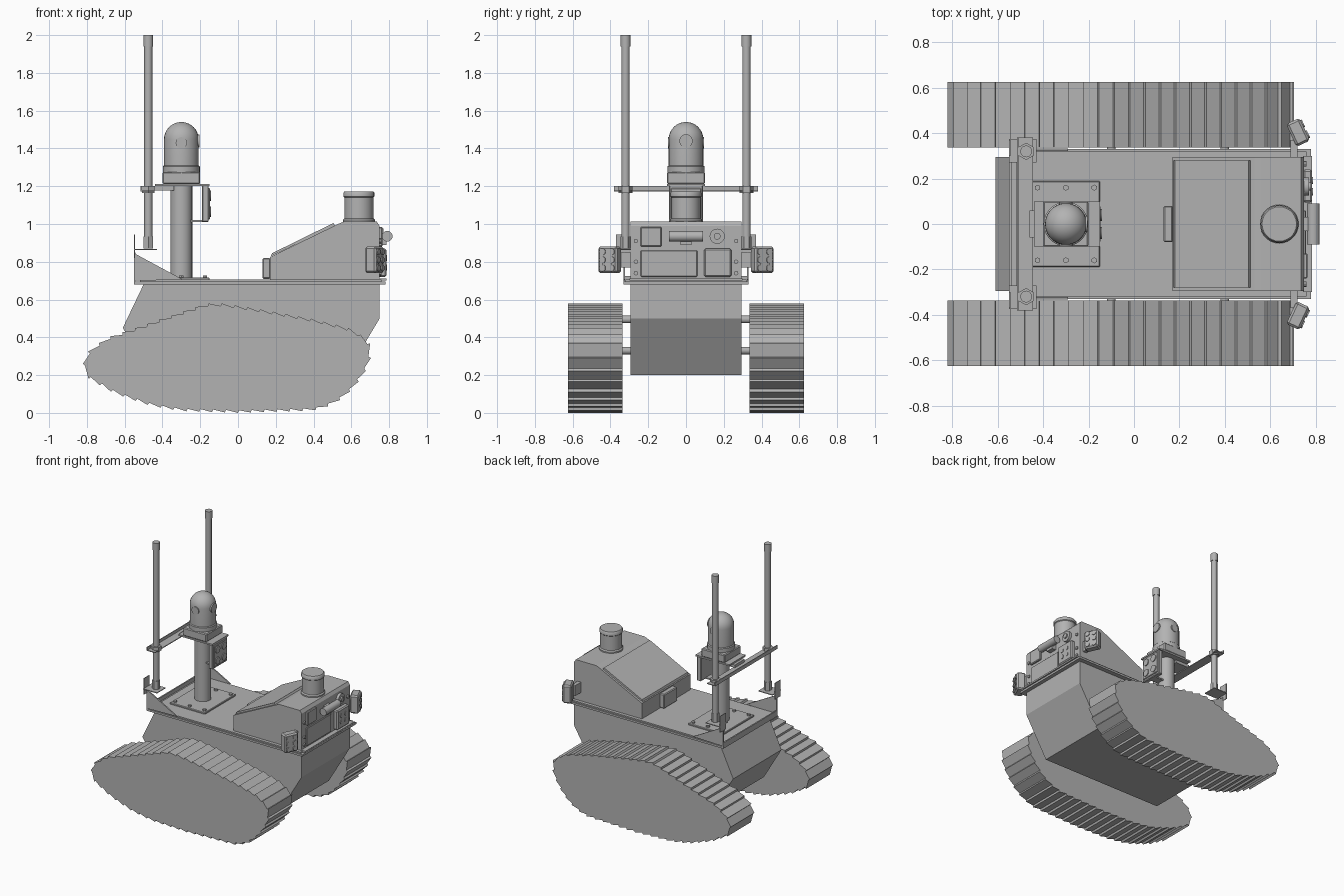
import bpy, bmesh, math
from mathutils import Vector, Matrix

if "Cube" in bpy.data.objects:
    bpy.data.objects.remove(bpy.data.objects["Cube"])

grey = bpy.data.materials.new("plain_grey")
grey.use_nodes = True
grey.diffuse_color = (0.45, 0.45, 0.45, 1)
grey.node_tree.nodes["Principled BSDF"].inputs["Base Color"].default_value = grey.diffuse_color


def finish(name, bm, smooth=False):
    bmesh.ops.recalc_face_normals(bm, faces=bm.faces)
    mesh = bpy.data.meshes.new(name)
    bm.to_mesh(mesh)
    bm.free()
    mesh.materials.append(grey)
    ob = bpy.data.objects.new(name, mesh)
    bpy.context.collection.objects.link(ob)
    if smooth:
        bpy.ops.object.select_all(action="DESELECT")
        ob.select_set(True)
        bpy.context.view_layer.objects.active = ob
        bpy.ops.object.shade_smooth_by_angle(angle=math.radians(40))
    return ob


def box(name, lo, hi, bevel=0.0):
    bm = bmesh.new()
    lo, hi = Vector(lo), Vector(hi)
    bmesh.ops.create_cube(bm, size=1, matrix=Matrix.Translation((lo + hi) / 2) @ Matrix.Diagonal((*(hi - lo), 1)))
    if bevel:
        bmesh.ops.bevel(bm, geom=bm.edges[:], offset=bevel, segments=1, affect="EDGES")
    return finish(name, bm)


def rod(name, a, b, r, sides=20):
    a, b = Vector(a), Vector(b)
    bm = bmesh.new()
    spin = (b - a).to_track_quat("Z", "Y").to_matrix().to_4x4()
    bmesh.ops.create_cone(bm, cap_ends=True, segments=sides, radius1=r, radius2=r,
                          depth=(b - a).length, matrix=Matrix.Translation((a + b) / 2) @ spin)
    return finish(name, bm, sides > 8)


def slab(name, profile, y0, y1):
    """Extrude a side profile (x, z) from y0 to y1."""
    bm = bmesh.new()
    face = bm.faces.new([bm.verts.new((x, y0, z)) for x, z in profile])
    new = bmesh.ops.extrude_face_region(bm, geom=[face])["geom"]
    bmesh.ops.translate(bm, vec=(0, y1 - y0, 0), verts=[v for v in new if isinstance(v, bmesh.types.BMVert)])
    return finish(name, bm)


def lathe(name, profile, x, y, sides=28):
    bm = bmesh.new()
    vs = [bm.verts.new((x + r, y, z)) for r, z in profile]
    es = [bm.edges.new(p) for p in zip(vs, vs[1:])]
    bmesh.ops.spin(bm, geom=vs + es, cent=(x, y, 0), axis=(0, 0, 1), angle=math.tau, steps=sides)
    bmesh.ops.remove_doubles(bm, verts=bm.verts, dist=0.0005)
    return finish(name, bm, True)


def tread(outline, count, height):
    """Resample a clockwise outline and step each pad outwards."""
    pts = [Vector(p) for p in outline]
    segs = list(zip(pts, pts[1:] + pts[:1]))
    total = sum((b - a).length for a, b in segs)
    out = []
    for i in range(count):
        d = total * i / count
        for a, b in segs:
            n = (b - a).length
            if d <= n:
                break
            d -= n
        t = (b - a) / n
        p = a + t * d
        out += [p, p + Vector((-t.y, t.x)) * height + t * 0.006]
    return out


# Hull and deck
slab("hull", [(-0.5, 0.68), (0.75, 0.68), (0.75, 0.5), (0.57, 0.2), (-0.46, 0.2), (-0.61, 0.45)], -0.295, 0.295)
box("deck", (-0.55, -0.33, 0.68), (0.78, 0.33, 0.695))
box("deck_plate", (-0.52, -0.32, 0.695), (0.76, 0.32, 0.705))

# Sloped equipment housing
slab("housing", [(0.17, 0.7), (0.17, 0.825), (0.53, 1.0), (0.56, 1.012), (0.735, 1.012), (0.75, 0.99), (0.75, 0.7)],
     -0.295, 0.295)
slab("housing_lid", [(0.175, 0.83), (0.18, 0.845), (0.505, 1.005), (0.515, 0.99)], -0.28, 0.28)
box("rear_socket", (0.13, -0.08, 0.71), (0.172, 0.08, 0.82), 0.006)
lathe("scanner", [(0, 1.01), (0.085, 1.01), (0.085, 1.022), (0.077, 1.03), (0.077, 1.14),
                  (0.082, 1.145), (0.082, 1.165), (0.076, 1.173), (0, 1.173)], 0.64, 0)

# Front panel fittings
box("front_lip", (0.745, -0.3, 0.7), (0.785, 0.3, 0.712))
box("front_hatch", (0.745, -0.24, 0.72), (0.757, 0.06, 0.86), 0.004)
box("front_socket", (0.745, -0.24, 0.88), (0.765, -0.13, 0.985), 0.005)
box("front_vent", (0.745, 0.095, 0.72), (0.785, 0.24, 0.87), 0.008)
for i in (-1, 1):
    for j in (-1, 1):
        y, z = 0.167 + i * 0.025, 0.795 + j * 0.025
        rod("vent_knob", (0.78, y, z), (0.789, y, z), 0.016, 12)
rod("front_dial", (0.745, 0.165, 0.935), (0.77, 0.165, 0.935), 0.04)
rod("dial_cap", (0.76, 0.165, 0.935), (0.78, 0.165, 0.935), 0.018)
rod("front_camera", (0.79, -0.09, 0.935), (0.79, 0.09, 0.935), 0.028)
box("camera_mount", (0.745, -0.03, 0.89), (0.785, 0.03, 0.95))
for y in (-0.265, 0.265):
    for z in (0.74, 0.8, 0.91):
        rod("panel_bolt", (0.745, y, z), (0.76, y, z), 0.012, 8)

# Mast with square foot and domed camera
mx = -0.3
box("mast_foot", (mx - 0.15, -0.19, 0.7), (mx + 0.15, 0.19, 0.717), 0.004)
for x in (-0.125, 0, 0.125):
    for y in (-0.16, 0.16):
        rod("foot_bolt", (mx + x, y, 0.71), (mx + x, y, 0.728), 0.013, 6)
rod("mast", (mx, 0, 0.7), (mx, 0, 1.21), 0.058, 24)
box("mast_shelf", (-0.44, -0.1, 1.2), (-0.15, 0.1, 1.212))
box("dome_base", (-0.4, -0.1, 1.212), (-0.2, 0.1, 1.275), 0.006)
dome = [(0, 1.27), (0.098, 1.27), (0.098, 1.305), (0.092, 1.31), (0.092, 1.448)]
dome += [(0.092 * math.cos(a * math.pi / 16), 1.448 + 0.092 * math.sin(a * math.pi / 16)) for a in range(1, 9)]
lathe("camera_dome", dome, mx, 0)
for s in (-1, 1):
    rod("dome_hinge", (mx, s * 0.085, 1.43), (mx, s * 0.096, 1.43), 0.03)
rod("dome_lens", (mx + 0.08, 0, 1.44), (mx + 0.096, 0, 1.44), 0.035)

# Equipment box hung from the shelf
box("mast_box", (-0.19, -0.09, 1.01), (-0.155, 0.09, 1.205), 0.005)
box("mast_box_cover", (-0.16, -0.08, 1.025), (-0.148, 0.08, 1.19), 0.004)
for y in (-0.04, 0.04):
    for z in (1.065, 1.15):
        rod("box_port", (-0.15, y, z), (-0.142, y, z), 0.027, 14)
box("box_bracket", (-0.26, -0.03, 1.01), (-0.18, 0.03, 1.02))

# Antenna crossbar and rear sill
box("crossbar", (-0.515, -0.38, 1.172), (-0.445, 0.38, 1.178))
box("crossbar_web", (-0.515, -0.38, 1.172), (-0.509, 0.38, 1.2))
box("crossbar_link", (-0.46, -0.06, 1.178), (-0.34, 0.06, 1.2))
box("rear_sill", (-0.55, -0.33, 0.695), (-0.54, 0.33, 0.725))

track = [(-0.81, 0.25), (-0.78, 0.325), (-0.68, 0.39), (-0.5, 0.45), (-0.3, 0.52), (-0.17, 0.565), (-0.08, 0.566),
         (0.1, 0.538), (0.4, 0.483), (0.61, 0.43), (0.69, 0.36), (0.69, 0.27), (0.61, 0.145), (0.51, 0.06),
         (0.4, 0.025), (0, 0.014), (-0.3, 0.023), (-0.46, 0.05), (-0.65, 0.115), (-0.78, 0.19)]

for s, side in ((1, "left"), (-1, "right")):
    # Tracks and axles
    slab(side + "_track", tread(track, 50, 0.014), s * 0.337, s * 0.625)
    for x, z in ((-0.1, 0.495), (0.4, 0.33), (-0.45, 0.33)):
        rod(side + "_axle", (x, s * 0.28, z), (x, s * 0.35, z), 0.02, 14)

    # Antenna with foot, shelf and corner gusset
    ax, ay = -0.475, s * 0.32
    rod(side + "_antenna", (ax, ay, 0.87), (ax, ay, 1.96), 0.022, 14)
    rod(side + "_antenna_tip", (ax, ay, 1.94), (ax, ay, 2.0), 0.026, 14)
    rod(side + "_antenna_foot", (ax, ay, 0.87), (ax, ay, 0.935), 0.028, 6)
    rod(side + "_antenna_clamp", (ax, ay, 1.165), (ax, ay, 1.2), 0.038, 6)
    box(side + "_antenna_shelf", (-0.55, s * 0.27, 0.862), (-0.43, s * 0.375, 0.868))
    box(side + "_shelf_back", (-0.55, s * 0.3, 0.82), (-0.545, s * 0.37, 0.945))
    slab(side + "_gusset", [(-0.55, 0.7), (-0.55, 0.865), (-0.54, 0.84), (-0.29, 0.705)], s * 0.322, s * 0.332)

    # Angled lamp with six lenses and its arm
    turn = Matrix.Translation((0.725, s * 0.405, 0.81)) @ Matrix.Rotation(s * math.radians(25), 4, "Z")
    parts = [box(side + "_lamp", (-0.035, -0.055, -0.07), (0.03, 0.055, 0.07), 0.01)]
    for y in (-0.026, 0.026):
        for z in (-0.043, 0, 0.043):
            parts.append(rod(side + "_lamp_lens", (0.025, y, z), (0.036, y, z), 0.018, 12))
    for p in parts:
        p.data.transform(turn)
    box(side + "_lamp_arm", (0.69, min(s * 0.29, s * 0.37), 0.77), (0.72, max(s * 0.29, s * 0.37), 0.85))
